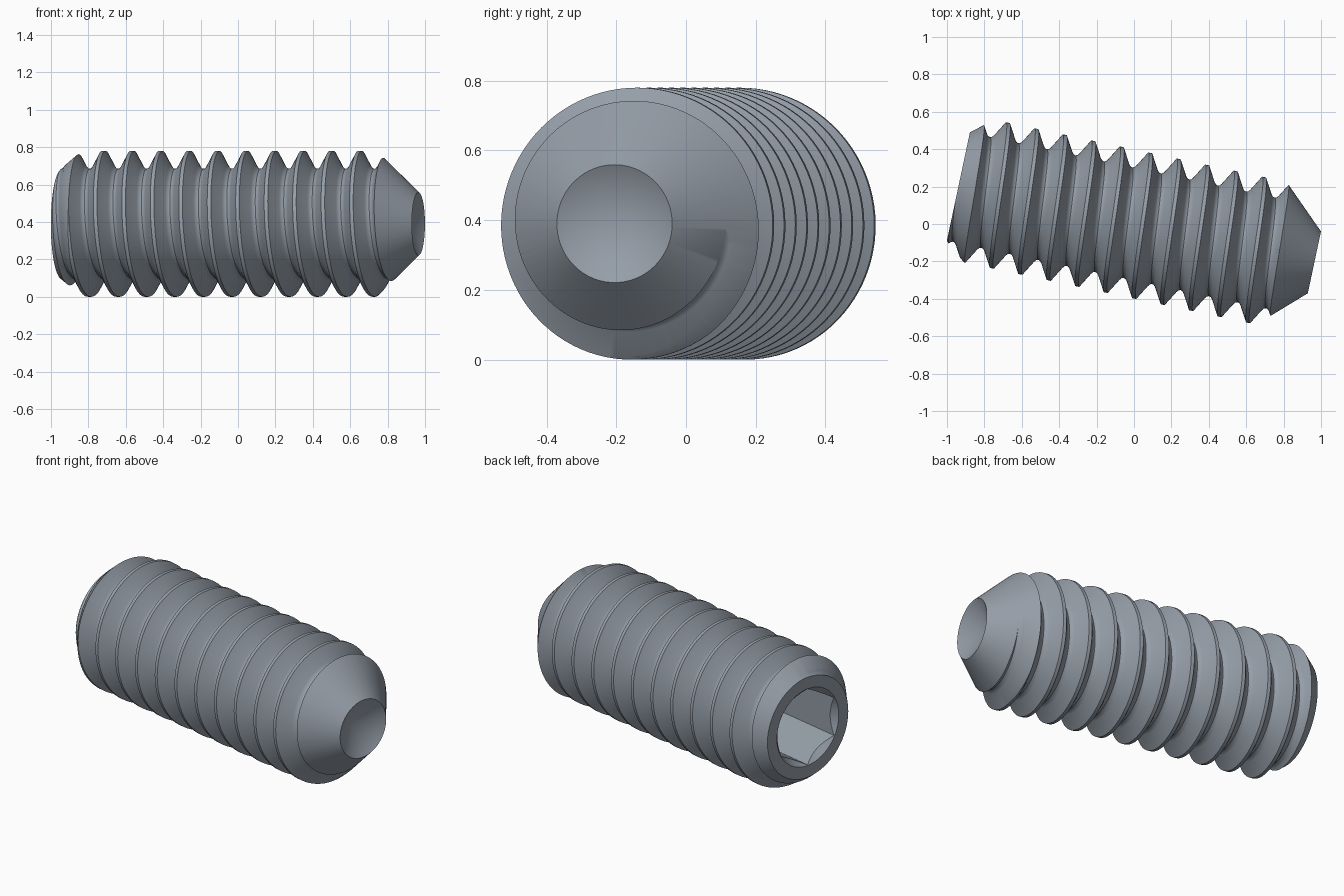
import bpy, bmesh
from math import pi, sin, cos, radians

cube = bpy.data.objects.get("Cube")
if cube:
    bpy.data.objects.remove(cube, do_unlink=True)

PITCH = 0.1556
SEGMENTS = 96
PLACE = dict(location=(0, 0, 0.39), rotation=(0, 0, radians(-12)))

# One plain steel colour
steel = bpy.data.materials.new("steel_grey")
steel.use_nodes = True
steel.diffuse_color = (0.30, 0.34, 0.39, 1)
steel.node_tree.nodes["Principled BSDF"].inputs["Base Color"].default_value = steel.diffuse_color


def make_object(name, bm):
    bmesh.ops.recalc_face_normals(bm, faces=bm.faces)
    mesh = bpy.data.meshes.new(name)
    bm.to_mesh(mesh)
    bm.free()
    mesh.materials.append(steel)
    obj = bpy.data.objects.new(name, mesh)
    obj.location = PLACE["location"]
    obj.rotation_euler = PLACE["rotation"]
    bpy.context.collection.objects.link(obj)
    return obj


def point(x, r, angle):
    return (x, r * cos(angle), r * sin(angle))


def lathe(name, profile, sides, start=0.0):
    """Turn (x, radius) points round the x axis; both end points lie on it."""
    bm = bmesh.new()
    first = bm.verts.new((profile[0][0], 0, 0))
    last = bm.verts.new((profile[-1][0], 0, 0))
    rings = [[bm.verts.new(point(x, r, start + 2 * pi * i / sides)) for i in range(sides)]
             for x, r in profile[1:-1]]
    for i in range(sides):
        j = (i + 1) % sides
        bm.faces.new((first, rings[0][i], rings[0][j]))
        bm.faces.new((last, rings[-1][j], rings[-1][i]))
        for a, b in zip(rings, rings[1:]):
            bm.faces.new((a[i], b[i], b[j], a[j]))
    return make_object(name, bm)


def threaded_rod(name, start_x, turns):
    """Right-handed helical thread, longer than needed, closed at both ends."""
    # One tooth: crest flat, flanks and rounded root
    tooth = [(-0.0098, 0.39), (0.0098, 0.39), (0.055, 0.311),
             (0.066, 0.298), (0.0778, 0.294), (0.0896, 0.298), (0.1006, 0.311)]
    m = len(tooth)
    rows = turns * m
    bm = bmesh.new()
    columns = []
    for i in range(SEGMENTS):
        shift = start_x + PITCH * i / SEGMENTS
        count = rows + 1 + (m if i == 0 else 0)
        columns.append([bm.verts.new(point(shift + PITCH * (k // m) + tooth[k % m][0],
                                           tooth[k % m][1], 2 * pi * i / SEGMENTS))
                        for k in range(count)])
    columns.append(columns[0][m:])      # a full turn lands one tooth further on
    for a, b in zip(columns, columns[1:]):
        for k in range(rows):
            bm.faces.new((a[k], a[k + 1], b[k + 1], b[k]))
    # Fan caps
    rim = [e for e in bm.edges if e.is_boundary]
    tips = {s: bm.verts.new((s * 1.6, 0, 0)) for s in (-1, 1)}
    for e in rim:
        side = -1 if e.verts[0].co.x < 0 else 1
        bm.faces.new((e.verts[0], e.verts[1], tips[side]))
    return make_object(name, bm)


def boolean(target, cutter, operation):
    cutter.hide_render = True
    mod = target.modifiers.new(cutter.name, 'BOOLEAN')
    mod.operation = operation
    mod.solver = 'EXACT'
    mod.object = cutter
    bpy.context.view_layer.update()
    bpy.ops.object.select_all(action='DESELECT')
    bpy.context.view_layer.objects.active = target
    target.select_set(True)
    bpy.ops.object.modifier_apply(modifier=mod.name)
    bpy.data.objects.remove(cutter, do_unlink=True)


# Threaded body
screw = threaded_rod("set_screw", -0.772 - 3 * PITCH, 16)

# Chamfered drive end, conical point and dimpled cup
envelope = lathe("end_envelope", [(-0.96, 0), (-0.96, 0.297), (-0.81, 0.42),
                                  (0.719, 0.42), (0.986, 0.169), (0.89, 0)], SEGMENTS)
boolean(screw, envelope, 'INTERSECT')

# Hexagonal drive socket with a countersunk mouth
socket = lathe("hex_socket", [(-1.1, 0), (-1.1, 0.2246), (-0.42, 0.2246), (-0.42, 0)],
               6, pi / 2)
boolean(screw, socket, 'DIFFERENCE')
mouth = lathe("socket_mouth", [(-1.0, 0), (-1.0, 0.267), (-0.9, 0.167), (-0.9, 0)], SEGMENTS)
boolean(screw, mouth, 'DIFFERENCE')

# Smooth shading with crisp machined edges
bpy.ops.object.shade_smooth_by_angle(angle=radians(32))
